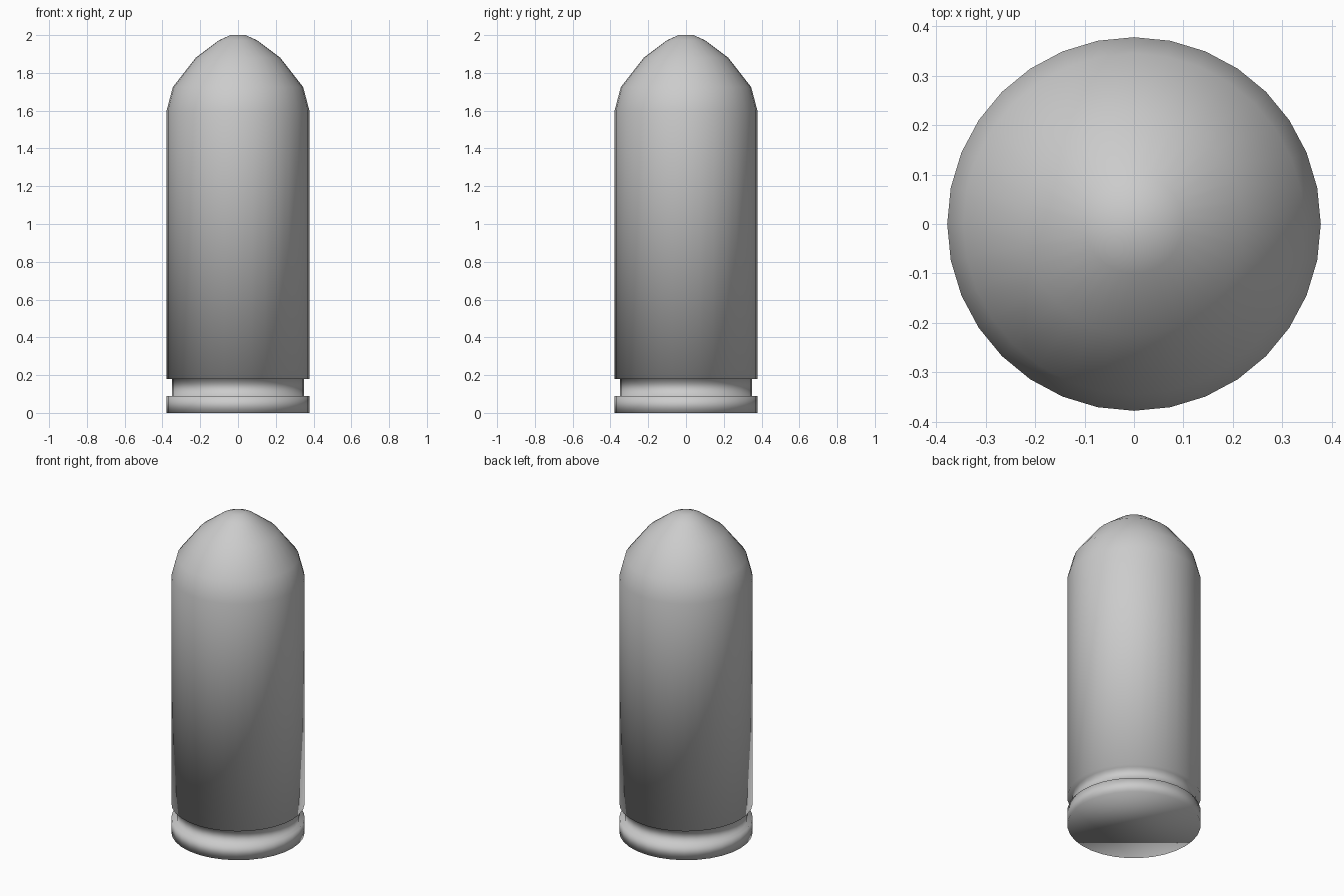
import bpy, bmesh, math

if "Cube" in bpy.data.objects:
    bpy.data.objects.remove(bpy.data.objects["Cube"])

SIDES = 32
# Outline (radius, height): rim, extractor groove, straight case, rounded nose
PROFILE = [(0.378, 0.0), (0.378, 0.09), (0.35, 0.09), (0.35, 0.18),
           (0.378, 0.18), (0.378, 1.60), (0.345, 1.725), (0.224, 1.88),
           (0.10, 1.973), (0.04, 2.0)]

bm = bmesh.new()


def ring(radius, z):
    return [bm.verts.new((radius * math.cos(2 * math.pi * i / SIDES),
                          radius * math.sin(2 * math.pi * i / SIDES), z))
            for i in range(SIDES)]


# Lathed wall
rings = [ring(r, z) for r, z in PROFILE]
for low, high in zip(rings, rings[1:]):
    for i in range(SIDES):
        j = (i + 1) % SIDES
        bm.faces.new((low[i], low[j], high[j], high[i]))

# Base and tip caps
bm.faces.new(rings[0][::-1])
bm.faces.new(rings[-1])

# Smooth shading throughout
for face in bm.faces:
    face.smooth = True

mesh = bpy.data.meshes.new("cartridge_body")
bm.to_mesh(mesh)
bm.free()
bpy.context.collection.objects.link(bpy.data.objects.new("cartridge_body", mesh))
